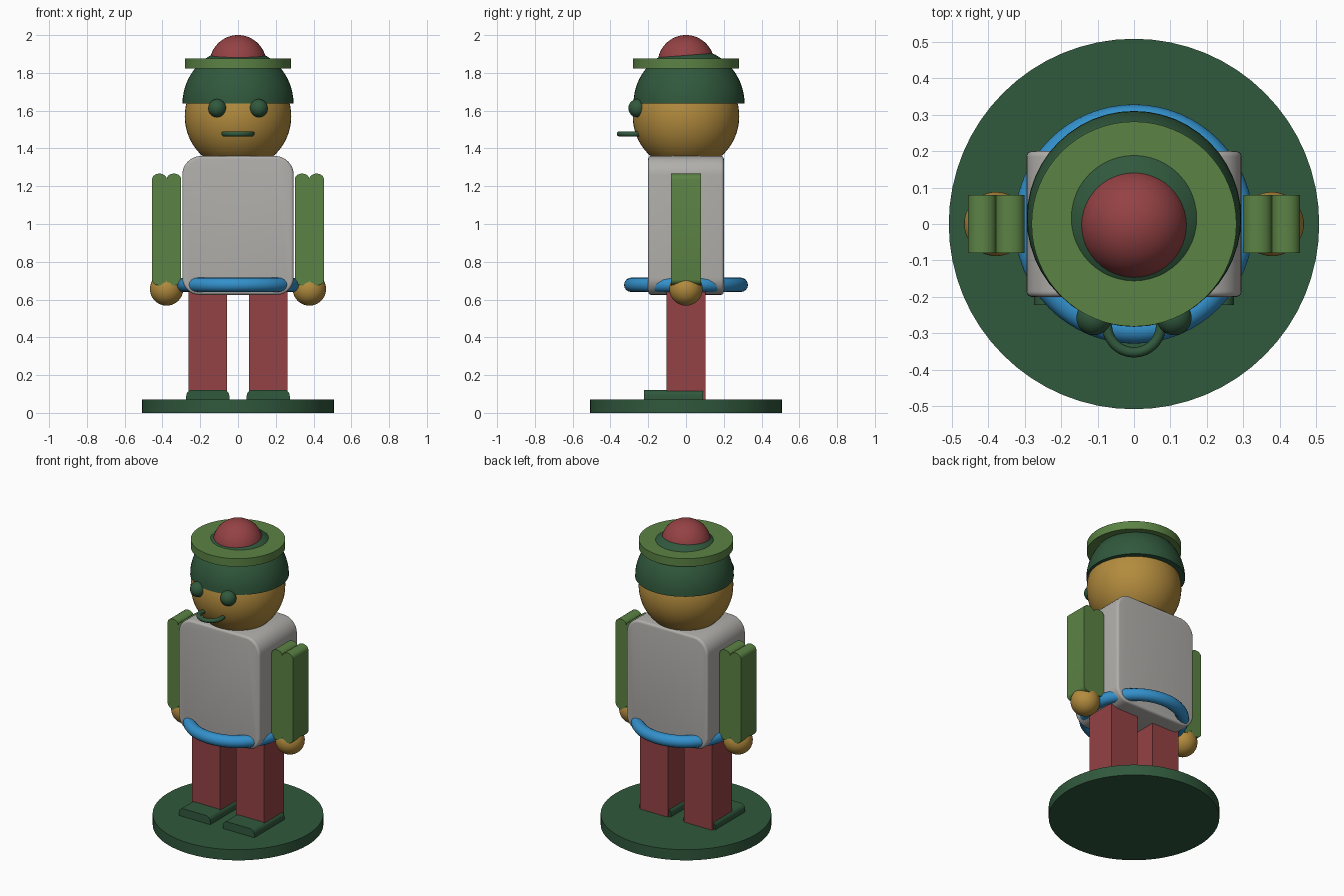
import bpy, bmesh, math
from mathutils import Matrix

if "Cube" in bpy.data.objects:
    bpy.data.objects.remove(bpy.data.objects["Cube"])


def material(name, rgb):
    m = bpy.data.materials.new(name)
    m.diffuse_color = (*rgb, 1)
    m.use_nodes = True
    m.node_tree.nodes["Principled BSDF"].inputs["Base Color"].default_value = m.diffuse_color
    return m


DARK = material("dark green", (0.030, 0.098, 0.046))
GREEN = material("leaf green", (0.105, 0.225, 0.058))
RED = material("brick red", (0.30, 0.054, 0.058))
GOLD = material("golden skin", (0.45, 0.26, 0.047))
GREY = material("light grey", (0.44, 0.43, 0.41))
BLUE = material("sky blue", (0.033, 0.28, 0.60))


def finish(name, bm, mat, smooth=True):
    bmesh.ops.recalc_face_normals(bm, faces=bm.faces)
    me = bpy.data.meshes.new(name)
    bm.to_mesh(me)
    bm.free()
    me.materials.append(mat)
    ob = bpy.data.objects.new(name, me)
    bpy.context.collection.objects.link(ob)
    if smooth:
        bpy.ops.object.select_all(action='DESELECT')
        ob.select_set(True)
        bpy.context.view_layer.objects.active = ob
        bpy.ops.object.shade_smooth_by_angle(angle=math.radians(35))
    return ob


def sphere(name, loc, r, mat, cut=None):
    bm = bmesh.new()
    bmesh.ops.create_uvsphere(bm, u_segments=48, v_segments=32, radius=r,
                              matrix=Matrix.Translation(loc))
    if cut is not None:  # keep only the part above the cut height
        geom = bm.verts[:] + bm.edges[:] + bm.faces[:]
        res = bmesh.ops.bisect_plane(bm, geom=geom, plane_co=(0, 0, cut),
                                     plane_no=(0, 0, 1), clear_inner=True)
        edges = [e for e in res['geom_cut'] if isinstance(e, bmesh.types.BMEdge)]
        bmesh.ops.edgeloop_fill(bm, edges=edges)
    return finish(name, bm, mat)


def disc(name, z0, z1, r, mat):
    bm = bmesh.new()
    bmesh.ops.create_cone(bm, cap_ends=True, segments=64, radius1=r, radius2=r,
                          depth=z1 - z0, matrix=Matrix.Translation((0, 0, (z0 + z1) / 2)))
    return finish(name, bm, mat)


def ring(name, loc, major, minor, mat, n=64, k=16):
    bm = bmesh.new()
    loops = []
    for i in range(n):
        a = 2 * math.pi * i / n
        loop = []
        for j in range(k):
            b = 2 * math.pi * j / k
            r = major + minor * math.cos(b)
            loop.append(bm.verts.new((loc[0] + r * math.cos(a), loc[1] + r * math.sin(a),
                                      loc[2] + minor * math.sin(b))))
        loops.append(loop)
    for i in range(n):
        p, q = loops[i], loops[(i + 1) % n]
        for j in range(k):
            bm.faces.new((p[j], q[j], q[(j + 1) % k], p[(j + 1) % k]))
    return finish(name, bm, mat)


def rounded_rect(x0, x1, z0, z1, top_r, bottom_r, steps=8):
    pts = []
    for cx, cz, r, start in ((x1, z1, top_r, 0), (x0, z1, top_r, 90),
                             (x0, z0, bottom_r, 180), (x1, z0, bottom_r, 270)):
        ox = cx - r if cx == x1 else cx + r
        oz = cz - r if cz == z1 else cz + r
        if r == 0:
            pts.append((cx, cz))
            continue
        for i in range(steps + 1):
            a = math.radians(start + 90 * i / steps)
            pts.append((ox + r * math.cos(a), oz + r * math.sin(a)))
    return pts


def extrude_y(name, outline, y0, y1, mat, rim=0.0):
    bm = bmesh.new()
    face = bm.faces.new([bm.verts.new((x, y0, z)) for x, z in outline])
    res = bmesh.ops.extrude_face_region(bm, geom=[face])
    bmesh.ops.translate(bm, vec=(0, y1 - y0, 0),
                        verts=[v for v in res['geom'] if isinstance(v, bmesh.types.BMVert)])
    if rim:  # soften the front and back outlines
        edges = [e for e in bm.edges if abs(e.verts[0].co.y - e.verts[1].co.y) < 1e-6]
        bmesh.ops.bevel(bm, geom=edges, offset=rim, segments=4, profile=0.5, affect='EDGES')
    return finish(name, bm, mat)


def arm_outline(x0, x1, z0, z1, r):
    # Two rounded lobes side by side, with a shallow groove between them
    def arch(z, a0, a1, flip):
        out = []
        half = (x1 - x0) / 4
        for cx in ((x1 - half), (x0 + half)) if not flip else ((x0 + half), (x1 - half)):
            for i in range(11):
                a = math.radians(a0 + (a1 - a0) * i / 10)
                if cx > x0 and out and i == 0:
                    continue  # shared groove point
                out.append((cx + half * math.cos(a), z + r * math.sin(a)))
        return out
    return arch(z1 - r, 0, 180, False) + arch(z0 + r, 180, 360, True)


# Stand
disc("stand", 0.0, 0.07, 0.508, DARK)

# Body
extrude_y("torso", rounded_rect(-0.295, 0.295, 0.625, 1.36, 0.10, 0.09), -0.2, 0.2, GREY, 0.015)
ring("belt", (0, 0, 0.678), 0.29, 0.038, BLUE)

# Limbs on both sides
for side, s in (("left", -1), ("right", 1)):
    lx = 0.16 * s
    extrude_y(side + "_leg", rounded_rect(lx - 0.101, lx + 0.101, 0.068, 0.645, 0, 0),
              -0.103, 0.103, RED)
    extrude_y(side + "_shoe", rounded_rect(lx - 0.114, lx + 0.114, 0.065, 0.122, 0.032, 0),
              -0.222, 0.09, DARK)
    ax = 0.378 * s
    extrude_y(side + "_arm", arm_outline(ax - 0.077, ax + 0.077, 0.675, 1.267, 0.03),
              -0.08, 0.08, GREEN)
    sphere(side + "_hand", (ax, 0, 0.656), 0.088, GOLD)
    sphere(side + "_eye", (0.11 * s, -0.257, 1.613), 0.048, DARK)

# Head and mouth
sphere("head", (0, 0, 1.57), 0.282, GOLD)
ring("mouth", (0, -0.278, 1.477), 0.074, 0.014, DARK, 48, 12)

# Hat
sphere("hat_dome", (0, 0.016, 1.637), 0.294, DARK, cut=1.637)
disc("hat_brim", 1.822, 1.875, 0.281, GREEN)
sphere("hat_pompom", (0, 0, 1.85), 0.15, RED)
